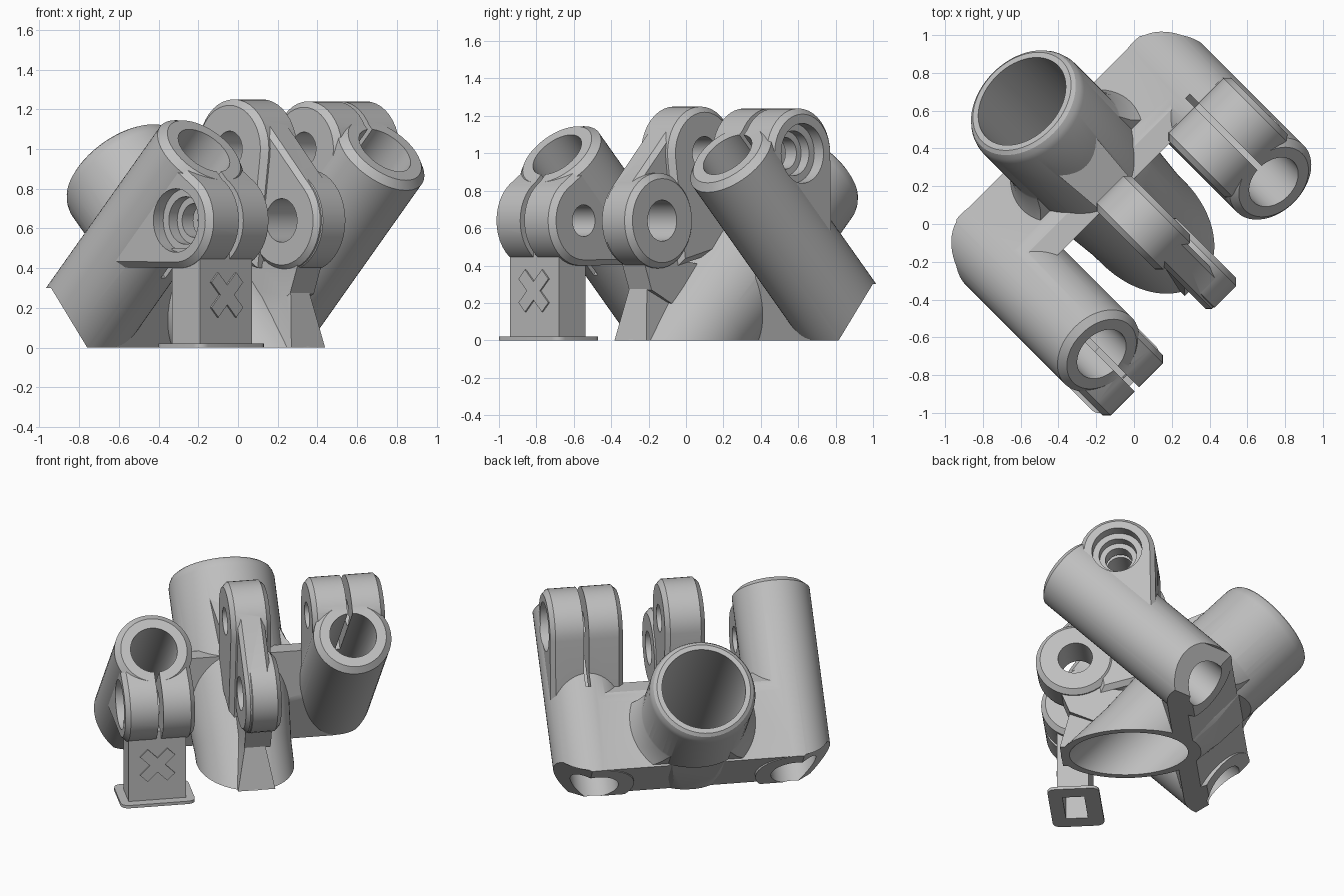
import bpy, bmesh, math
from mathutils import Vector, Matrix

if "Cube" in bpy.data.objects:
    bpy.data.objects.remove(bpy.data.objects["Cube"])

grey = bpy.data.materials.new("plain_grey")
grey.use_nodes = True
grey.diffuse_color = (0.52, 0.52, 0.52, 1)
grey.node_tree.nodes["Principled BSDF"].inputs["Base Color"].default_value = (0.52, 0.52, 0.52, 1)

# Built in a working frame: x along the tubes, y across them; turned at the end
TURN = Matrix.Rotation(math.radians(-45), 4, "Z")
RIGHT, LEFT, MID = -0.608, 0.68, 0.04      # tube and centre planes across y
UP = Vector((1, 0, 1)).normalized()        # axis of the two clamp tubes
BACK = Vector((-1, 0, 1)).normalized()     # axis of the head tube
LOW_BOLT, HIGH_BOLT, MID_LUG = (0.39, 0.64), (0.03, 1.0), (0.36, 0.64)


def make(bm, name):
    bmesh.ops.recalc_face_normals(bm, faces=bm.faces[:])
    mesh = bpy.data.meshes.new(name)
    bm.to_mesh(mesh)
    bm.free()
    obj = bpy.data.objects.new(name, mesh)
    bpy.context.collection.objects.link(obj)
    mesh.materials.append(grey)
    return obj


def hull(name, points, bevel=0):
    """Convex solid, optionally with its two y-facing rims chamfered."""
    bm = bmesh.new()
    for p in points:
        bm.verts.new(p)
    bmesh.ops.convex_hull(bm, input=bm.verts[:])
    loose = [v for v in bm.verts if not v.link_faces]
    bmesh.ops.delete(bm, geom=loose, context="VERTS")
    bmesh.ops.dissolve_limit(bm, angle_limit=0.01, verts=bm.verts[:], edges=bm.edges[:])
    if bevel:
        bm.normal_update()
        rim = [e for e in bm.edges
               if sum(abs(f.normal.y) > 0.99 for f in e.link_faces) == 1]
        bmesh.ops.bevel(bm, geom=rim, offset=bevel, segments=1, affect="EDGES")
    return make(bm, name)


def prism(name, outline, y0, y1, bevel=0):
    return hull(name, [(x, y, z) for x, z in outline for y in (y0, y1)], bevel)


def box(name, x0, x1, y0, y1, z0, z1):
    return prism(name, [(x, z) for x in (x0, x1) for z in (z0, z1)], y0, y1)


def disc(center, r, n=40):
    return [(center[0] + r * math.cos(i * math.tau / n),
             center[1] + r * math.sin(i * math.tau / n)) for i in range(n)]


def lathe(name, origin, axis, profile, n=64):
    """Solid of revolution from (radius, distance) pairs along an axis."""
    bm = bmesh.new()
    place = Matrix.Translation(origin) @ Vector(axis).to_track_quat("Z", "Y").to_matrix().to_4x4()
    rings = [[bm.verts.new(place @ Vector((*p, t))) for p in disc((0, 0), r, n)]
             for r, t in profile]
    for a, b in zip(rings, rings[1:]):
        for i in range(n):
            bm.faces.new((a[i], a[(i + 1) % n], b[(i + 1) % n], b[i]))
    bm.faces.new(rings[0][::-1])
    bm.faces.new(rings[-1])
    return make(bm, name)


def volume(mesh):
    bm = bmesh.new()
    bm.from_mesh(mesh)
    v = bm.calc_volume()
    bm.free()
    return v


def combine(target, others, operation):
    """Boolean each part in, taking the first solver with a sensible volume."""
    for other in others:
        a, b = volume(target.data), volume(other.data)
        low, high = (max(a, b), a + b) if operation == "UNION" else (a - b, a)
        for solver in ("EXACT", "MANIFOLD", "FLOAT"):
            mod = target.modifiers.new("combine", "BOOLEAN")
            mod.operation, mod.solver, mod.object = operation, solver, other
            graph = bpy.context.evaluated_depsgraph_get()
            mesh = bpy.data.meshes.new_from_object(target.evaluated_get(graph))
            target.modifiers.clear()
            if low - 0.002 < volume(mesh) < high + 0.002:
                target.data = mesh
                break
        bpy.data.objects.remove(other)
    return target


def stand(obj):
    """Cut a part off flat at the ground."""
    return combine(obj, [box("floor", -2, 2, -2, 2, -2, 0)], "DIFFERENCE")


# Two clamp tubes, slanting up to the front
def tube_base(y):
    return Vector((-0.511, y, 0.116))

TUBE = 1.24
tubes = [stand(lathe("clamp_tube", tube_base(y), UP,
                     [(0.25, -0.2), (0.25, TUBE - 0.035), (0.213, TUBE)])) for y in (RIGHT, LEFT)]

# Cross beam between the tubes, with a flat top
beam = prism("cross_beam", [(-0.68, 0.295), (-0.35, 0.62), (-0.29, 0.655), (-0.17, 0.66),
                            (-0.17, 0.33), (-0.27, 0), (-0.39, 0)], RIGHT + 0.013, LEFT - 0.013)

# Head tube with a rounded mouth, and a fillet where it leaves the beam
foot = Vector((0.03, MID, 0))
TOP = 1.285
head = stand(lathe("head_tube", foot, BACK,
                   [(0.305, -0.5), (0.31, 0.1), (0.34, 0.5), (0.34, TOP - 0.07),
                    (0.333, TOP - 0.04), (0.32, TOP - 0.015), (0.3, TOP)]))
collar = lathe("head_fillet", foot, BACK,
               [(0.47, 0.55), (0.47, 0.66), (0.41, 0.7), (0.37, 0.76), (0.345, 0.83), (0.33, 0.87)])
slice_ends = [foot + BACK * t + UP * p for t in (0.4, 1) for p in (-0.28, 0.15)]
combine(collar, [prism("slice", [(p.x, p.z) for p in slice_ends], -1, 1)], "INTERSECT")

# Clamp ears: one under the right tube, one behind the left tube
low_ear = prism("low_clamp_ear", disc(LOW_BOLT, 0.24) + [(-0.15, 0.405), (0.28, 1.0)],
                RIGHT - 0.225, RIGHT + 0.225, 0.03)
high_ear = prism("high_clamp_ear", disc(HIGH_BOLT, 0.24) + [(-0.22, 0.43), (0.25, 0.98)],
                 LEFT - 0.24, LEFT + 0.23, 0.03)

# Centre plate with two lugs, its web and flared foot, and its gusset
lugs = prism("centre_lugs", disc(HIGH_BOLT, 0.24) + disc(MID_LUG, 0.25), -0.05, 0.125, 0.025)
low_lug = prism("low_lug", disc(MID_LUG, 0.255), -0.04, 0.18, 0.03)
plate = prism("centre_plate", disc(HIGH_BOLT, 0.25) + [(0.22, 0.7), (0.2, 0.4), (-0.2, 0.5)],
              -0.09, 0.17, 0.03)
web = prism("centre_web", [(0.48, 0.48), (0.4, 0.27), (0.15, 0.15), (0, 0.4)], -0.03, 0.14)
flare = hull("web_flare", [(x, MID + s * 0.06, 0.31) for x in (0.15, 0.395) for s in (1, -1)]
             + [(x, MID + s * 0.12, 0) for x in (0.3, 0.46) for s in (1, -1)])
gusset = hull("gusset", [(-0.1, MID + s * 0.11, z) for s in (1, -1) for z in (0.5, 0.8)]
              + [(-0.57, MID + s * 0.15, z) for s in (1, -1) for z in (0.8, 0.97)])

body = beam
body.name = "clamp_body"
combine(body, tubes + [head, collar, low_ear, high_ear, plate, lugs, low_lug, web, flare, gusset],
        "UNION")


# Bores, bolt holes, clamp slits and trimmed lower ends
def slit(y, side):
    ends = [tube_base(y) + UP * a + BACK * side * b for a in (0.58, 1.5) for b in (0, 0.8)]
    return hull("slit", [p + Vector((0, d, 0)) for p in ends for d in (-0.016, 0.016)])


def corner_trim(side):
    """Slanted cut across the outer lower corner of one tube."""
    outline = [(-0.97, 0.3), (-1.5, 0.3), (-1.5, -0.3), (-0.606, -0.3)]
    return hull("corner_trim", [((a + b) * math.sqrt(0.5), MID + side * (a - b) * math.sqrt(0.5), z)
                                for a, z in outline for b in (-0.5, 1)])

STEPPED = [(0.16, -0.1), (0.16, 0.07), (0.12, 0.07), (0.12, 0.13), (0.085, 0.13), (0.085, 0.55)]
cutters = [lathe("bore", tube_base(y), UP, [(0.15, -0.4), (0.15, 1.5)]) for y in (RIGHT, LEFT)]
cutters += [
    lathe("head_bore", foot, BACK, [(0.268, -0.6), (0.268, 1.5)]),
    lathe("low_bolt", (LOW_BOLT[0], RIGHT - 0.225, LOW_BOLT[1]), (0, 1, 0), STEPPED, 40),
    lathe("high_bolt", (HIGH_BOLT[0], LEFT + 0.23, HIGH_BOLT[1]), (0, -1, 0), STEPPED, 40),
    lathe("high_pin", (HIGH_BOLT[0], -0.2, HIGH_BOLT[1]), (0, 1, 0), [(0.09, 0), (0.09, 0.5)], 40),
    lathe("low_pin", (MID_LUG[0], -0.2, MID_LUG[1]), (0, 1, 0), [(0.11, 0), (0.11, 0.5)], 40),
    slit(RIGHT, -1), slit(LEFT, 1), corner_trim(1), corner_trim(-1),
    prism("end_trim", [(-0.687, 0.3), (-1.3, 0.3), (-1.3, -0.3), (-0.173, -0.3)], -1.5, 1.5),
]
combine(body, cutters, "DIFFERENCE")

# Hollow support post on a rounded foot plate
post = box("support_post", 0.33, 0.53, -0.8, -0.43, 0, 0.5)
corners = [(x, y) for x in (0.31, 0.54) for y in (-0.805, -0.425)]
plate_foot = hull("post_foot", [(px, py, z) for c in corners for px, py in disc(c, 0.05, 16)
                                for z in (0, 0.02)])
combine(post, [plate_foot], "UNION")
combine(post, [box("hollow", 0.36, 0.5, -0.75, -0.48, -0.1, 0.4)], "DIFFERENCE")

# Raised cross mark on the post
mark, bar = [box("cross_mark", -0.003, 0.0095, -0.035, 0.035, -0.125, 0.125) for _ in range(2)]
for part, tilt in ((mark, 45), (bar, -45)):
    part.data.transform(Matrix.Translation((0.53, -0.615, 0.265))
                        @ Matrix.Rotation(math.radians(tilt), 4, "X"))
combine(mark, [bar], "UNION")

for obj in (body, post, mark):
    obj.data.transform(TURN)
    bpy.ops.object.select_all(action="DESELECT")
    obj.select_set(True)
    bpy.context.view_layer.objects.active = obj
    bpy.ops.object.shade_smooth_by_angle(angle=math.radians(25))
